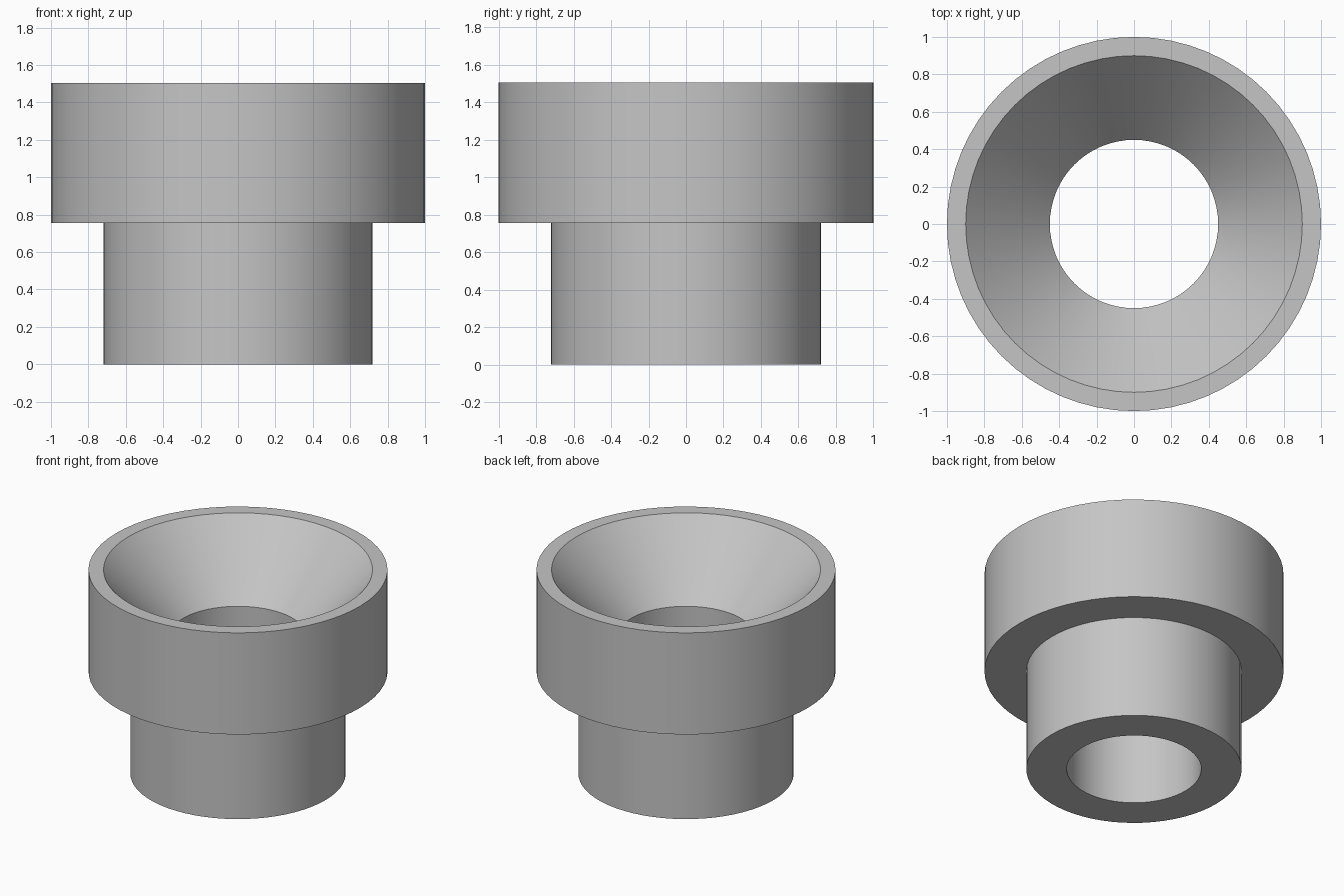
import bpy
import bmesh
from math import radians, tau
from mathutils import Matrix

cube = bpy.data.objects.get("Cube")
if cube:
    bpy.data.objects.remove(cube, do_unlink=True)

SEGMENTS = 64

grey = bpy.data.materials.new("plain_grey")
grey.use_nodes = True
colour = (0.56, 0.56, 0.56, 1)
grey.diffuse_color = colour
grey.node_tree.nodes["Principled BSDF"].inputs["Base Color"].default_value = colour


def lathe(name, profile):
    """Revolve a closed (radius, height) profile around the z axis."""
    bm = bmesh.new()
    rings = []
    for i in range(SEGMENTS):
        turn = Matrix.Rotation(tau * i / SEGMENTS, 3, "Z")
        rings.append([bm.verts.new(turn.col[0] * r + turn.col[2] * z) for r, z in profile])
    for i, ring in enumerate(rings):
        after = rings[(i + 1) % SEGMENTS]
        for j in range(len(profile)):
            k = (j + 1) % len(profile)
            bm.faces.new((ring[j], after[j], after[k], ring[k]))
    bmesh.ops.recalc_face_normals(bm, faces=bm.faces)
    mesh = bpy.data.meshes.new(name)
    bm.to_mesh(mesh)
    bm.free()
    mesh.materials.append(grey)
    obj = bpy.data.objects.new(name, mesh)
    bpy.context.collection.objects.link(obj)
    bpy.ops.object.select_all(action="DESELECT")
    obj.select_set(True)
    bpy.context.view_layer.objects.active = obj
    bpy.ops.object.shade_smooth_by_angle(angle=radians(30))
    return obj


# Stepped bushing: narrow neck, wide collar, conical mouth and straight bore
lathe("funnel_bushing", [
    (0.45, 0), (0.72, 0), (0.72, 0.755),      # neck
    (1, 0.755), (1, 1.505),                   # collar
    (0.9, 1.505), (0.45, 1.025),              # rim and conical mouth
])
